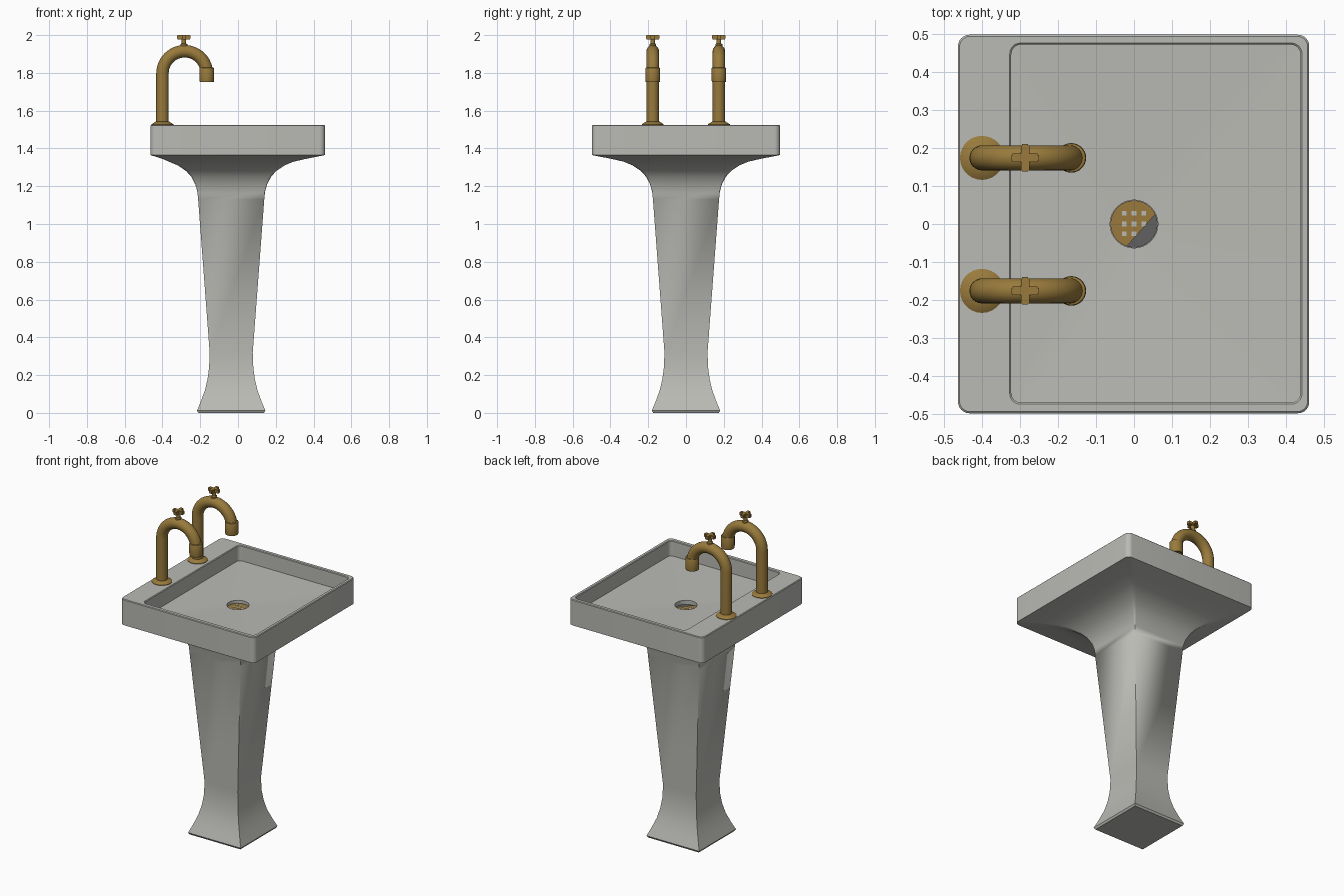
import bpy, bmesh, math
from mathutils import Vector, Matrix

if "Cube" in bpy.data.objects:
    bpy.data.objects.remove(bpy.data.objects["Cube"])


def material(name, rgb):
    m = bpy.data.materials.new(name)
    m.diffuse_color = (*rgb, 1)
    m.use_nodes = True
    m.node_tree.nodes["Principled BSDF"].inputs["Base Color"].default_value = m.diffuse_color
    return m


CERAMIC = material("pale grey ceramic", (0.49, 0.495, 0.46))
BRASS = material("aged brass", (0.315, 0.195, 0.045))
DARK = material("dark drain grey", (0.12, 0.12, 0.12))


def finish(name, bm, mat, angle=35):
    bmesh.ops.remove_doubles(bm, verts=bm.verts, dist=1e-5)
    bmesh.ops.recalc_face_normals(bm, faces=bm.faces)
    me = bpy.data.meshes.new(name)
    bm.to_mesh(me)
    bm.free()
    me.materials.append(mat)
    me.shade_smooth()
    me.set_sharp_from_angle(angle=math.radians(angle))
    ob = bpy.data.objects.new(name, me)
    bpy.context.collection.objects.link(ob)
    return ob


def loft(bm, rings):
    """Skin closed rings of equal point count and cap both ends."""
    vs = [[bm.verts.new(p) for p in r] for r in rings]
    n = len(vs[0])
    for a, b in zip(vs, vs[1:]):
        for i in range(n):
            j = (i + 1) % n
            bm.faces.new((a[i], a[j], b[j], b[i]))
    bm.faces.new(vs[0])
    bm.faces.new(vs[-1])


def rounded_rect(x0, x1, y0, y1, r, z, k=8):
    pts = []
    for cx, cy, a0 in ((x1 - r, y1 - r, 0), (x0 + r, y1 - r, 90),
                       (x0 + r, y0 + r, 180), (x1 - r, y0 + r, 270)):
        for i in range(k + 1):
            a = math.radians(a0 + 90 * i / k)
            pts.append((cx + r * math.cos(a), cy + r * math.sin(a), z))
    return pts


def lathe(name, cx, cy, profile, mat, n=28):
    bm = bmesh.new()
    loft(bm, [[(cx + r * math.cos(2 * math.pi * i / n),
                cy + r * math.sin(2 * math.pi * i / n), z) for i in range(n)]
              for r, z in profile])
    return finish(name, bm, mat)


# Pedestal flaring into the underside, basin rim, bowl and drain pit: one loft
PX = -0.036
rings = []
for z, h, r in ((0, 0.174, 0), (0.012, 0.181, 0), (0.06, 0.161, 0), (0.12, 0.139, 0),
                (0.18, 0.125, 0), (0.24, 0.117, 0), (0.32, 0.114, 0), (1.13, 0.175, 0),
                (1.17, 0.179, 0.004), (1.21, 0.190, 0.008), (1.25, 0.211, 0.012),
                (1.28, 0.238, 0.016), (1.31, 0.282, 0.02), (1.33, 0.33, 0.025)):
    rings.append(rounded_rect(PX - h, PX + h, -h, h, r, z))
rings += [
    rounded_rect(-0.40, 0.36, -0.395, 0.395, 0.03, 1.345),
    rounded_rect(-0.463, 0.461, -0.498, 0.498, 0.03, 1.365),
    rounded_rect(-0.463, 0.461, -0.498, 0.498, 0.03, 1.521),
    rounded_rect(-0.459, 0.457, -0.494, 0.494, 0.028, 1.525),
    rounded_rect(-0.327, 0.442, -0.474, 0.476, 0.028, 1.525),
    rounded_rect(-0.323, 0.438, -0.470, 0.472, 0.026, 1.521),
    rounded_rect(-0.323, 0.438, -0.470, 0.472, 0.026, 1.43),
    rounded_rect(-0.063, 0.063, -0.063, 0.063, 0.063, 1.417),
    rounded_rect(-0.063, 0.063, -0.063, 0.063, 0.063, 1.385),
]
bm = bmesh.new()
loft(bm, rings)
finish("pedestal_basin", bm, CERAMIC)


# Drain strainer: brass disc cut off along a diagonal, dark opening beside it
def drain_part(name, z, mat, keep_brass):
    bm = bmesh.new()
    bmesh.ops.create_circle(bm, cap_ends=True, segments=32, radius=0.062,
                            matrix=Matrix.Translation((0, 0, z)))
    bmesh.ops.bisect_plane(bm, geom=bm.verts[:] + bm.edges[:] + bm.faces[:],
                           plane_co=(0.06, 0.03, z), plane_no=(0.09, -0.08, 0),
                           clear_outer=keep_brass, clear_inner=not keep_brass)
    ret = bmesh.ops.extrude_face_region(bm, geom=bm.faces[:])
    bmesh.ops.translate(bm, vec=(0, 0, 0.006),
                        verts=[v for v in ret["geom"] if isinstance(v, bmesh.types.BMVert)])
    finish(name, bm, mat)


drain_part("drain_strainer", 1.392, BRASS, True)
drain_part("drain_opening", 1.386, DARK, False)

# Strainer holes as thin plates, missing where the disc is cut
bm = bmesh.new()
for x in (-0.026, 0, 0.026):
    for y in (-0.026, 0, 0.028):
        if not (x > 0 and y < 0):
            bmesh.ops.create_cube(bm, size=1, matrix=Matrix.Translation((x, y, 1.398))
                                  @ Matrix.Diagonal((0.012, 0.012, 0.002, 1)))
finish("strainer_holes", bm, CERAMIC)

# Two taps
XB, XN, ZC = -0.4, -0.165, 1.797
XM, R = (XB + XN) / 2, (XN - XB) / 2
for side, y in (("front", -0.176), ("back", 0.174)):
    lathe(side + "_tap_flange", XB, y,
          [(0.058, 1.523), (0.058, 1.528), (0.036, 1.542), (0.03, 1.542)], BRASS)

    # Swan-neck pipe swept along a straight and a half circle
    path = [(XB, 1.525, 0)]
    for i in range(25):
        t = math.pi * i / 24
        path.append((XM - R * math.cos(t), ZC + R * math.sin(t), t))
    path.append((XN, 1.77, math.pi))
    bm = bmesh.new()
    tube = []
    for px, pz, t in path:
        out = Vector((-math.cos(t), 0, math.sin(t)))
        tube.append([Vector((px, y, pz)) + 0.033 * (out * math.cos(a) + Vector((0, 1, 0)) * math.sin(a))
                     for a in (2 * math.pi * j / 24 for j in range(24))])
    loft(bm, tube)
    finish(side + "_tap_pipe", bm, BRASS)

    # Nozzle with an open end
    lathe(side + "_tap_nozzle", XN, y,
          [(0.03, 1.829), (0.037, 1.827), (0.039, 1.823), (0.039, 1.765), (0.037, 1.752),
           (0.030, 1.752), (0.030, 1.768)], BRASS)

    # Handle stem and cross
    lathe(side + "_tap_stem", XM - 0.004, y,
          [(0.018, 1.94), (0.018, 1.952), (0.012, 1.956), (0.012, 1.985)], BRASS, 16)
    bm = bmesh.new()
    for sx, sy in ((0.072, 0.022), (0.022, 0.072)):
        bmesh.ops.create_cube(bm, size=1, matrix=Matrix.Translation((XM - 0.004, y, 1.989))
                              @ Matrix.Diagonal((sx, sy, 0.022, 1)))
    bmesh.ops.bevel(bm, geom=bm.edges[:], offset=0.003, segments=2, affect='EDGES')
    finish(side + "_tap_cross_handle", bm, BRASS)
